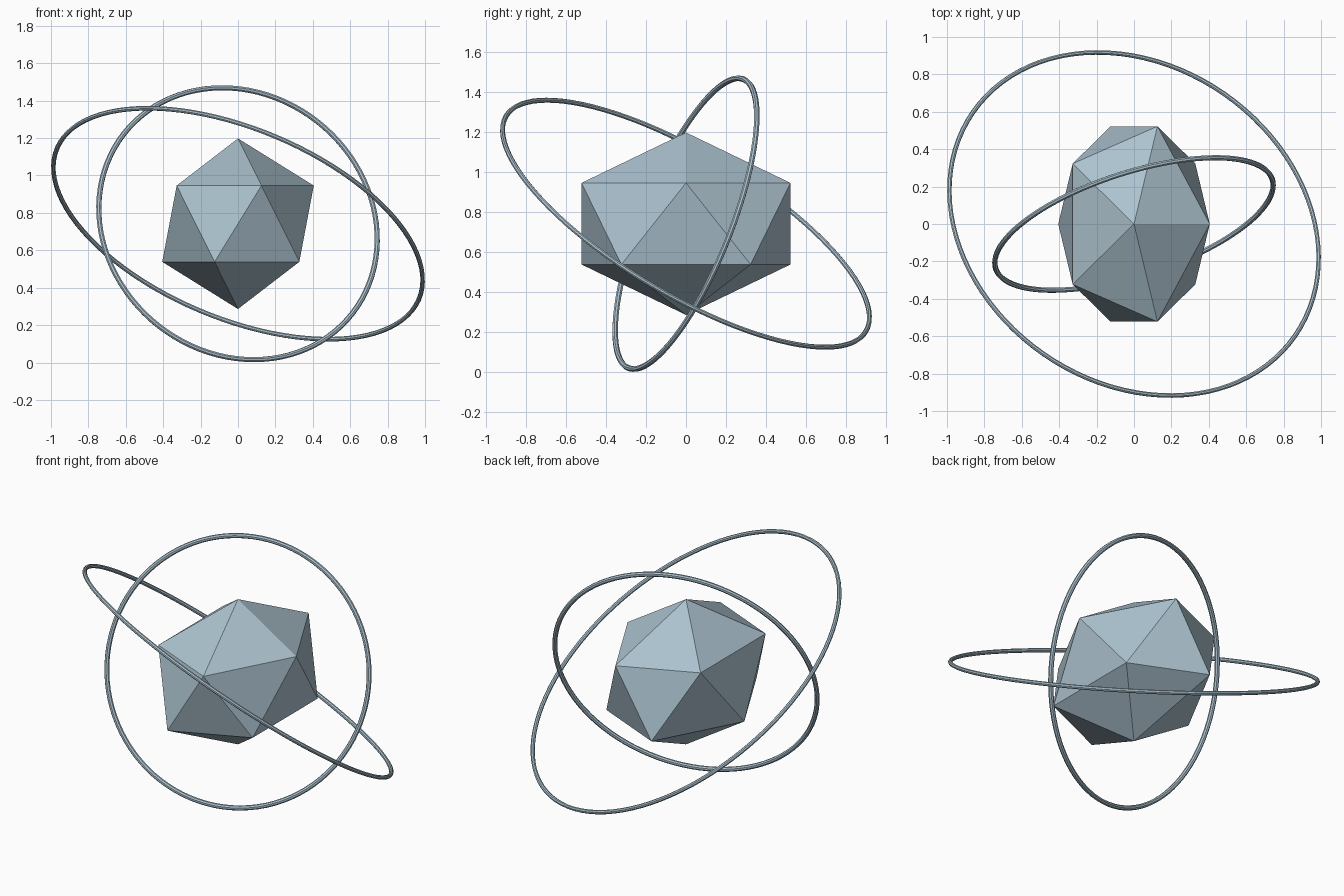
import bpy
from mathutils import Vector

cube = bpy.data.objects.get("Cube")
if cube:
    bpy.data.objects.remove(cube, do_unlink=True)

CENTRE = Vector((0, 0, 0.742))


def make_material(name, colour):
    mat = bpy.data.materials.new(name)
    mat.use_nodes = True
    mat.diffuse_color = colour
    for node in mat.node_tree.nodes:
        if node.type == 'BSDF_PRINCIPLED':
            node.inputs["Base Color"].default_value = colour
    return mat


pale_blue_grey = make_material("pale_blue_grey", (0.41, 0.54, 0.62, 1))


def finish(name):
    obj = bpy.context.object
    obj.name = name
    obj.data.materials.clear()
    obj.data.materials.append(pale_blue_grey)
    return obj


def ring(name, radius, tube, normal):
    """Thin circular hoop around the core, facing along the normal."""
    turn = Vector(normal).to_track_quat('Z', 'Y').to_euler()
    bpy.ops.mesh.primitive_torus_add(
        major_radius=radius, minor_radius=tube, major_segments=96,
        minor_segments=8, location=CENTRE, rotation=turn)
    return finish(name)


# Faceted core, stretched front to back
bpy.ops.mesh.primitive_ico_sphere_add(subdivisions=1, radius=1, location=CENTRE)
core = finish("crystal_core")
core.scale = (0.453, 0.614, 0.456)

# Two tilted orbit rings
ring("inner_ring", 0.777, 0.0145, (0.287, -0.890, 0.354))
ring("outer_ring", 1.048, 0.0125, (0.336, 0.484, 0.808))
